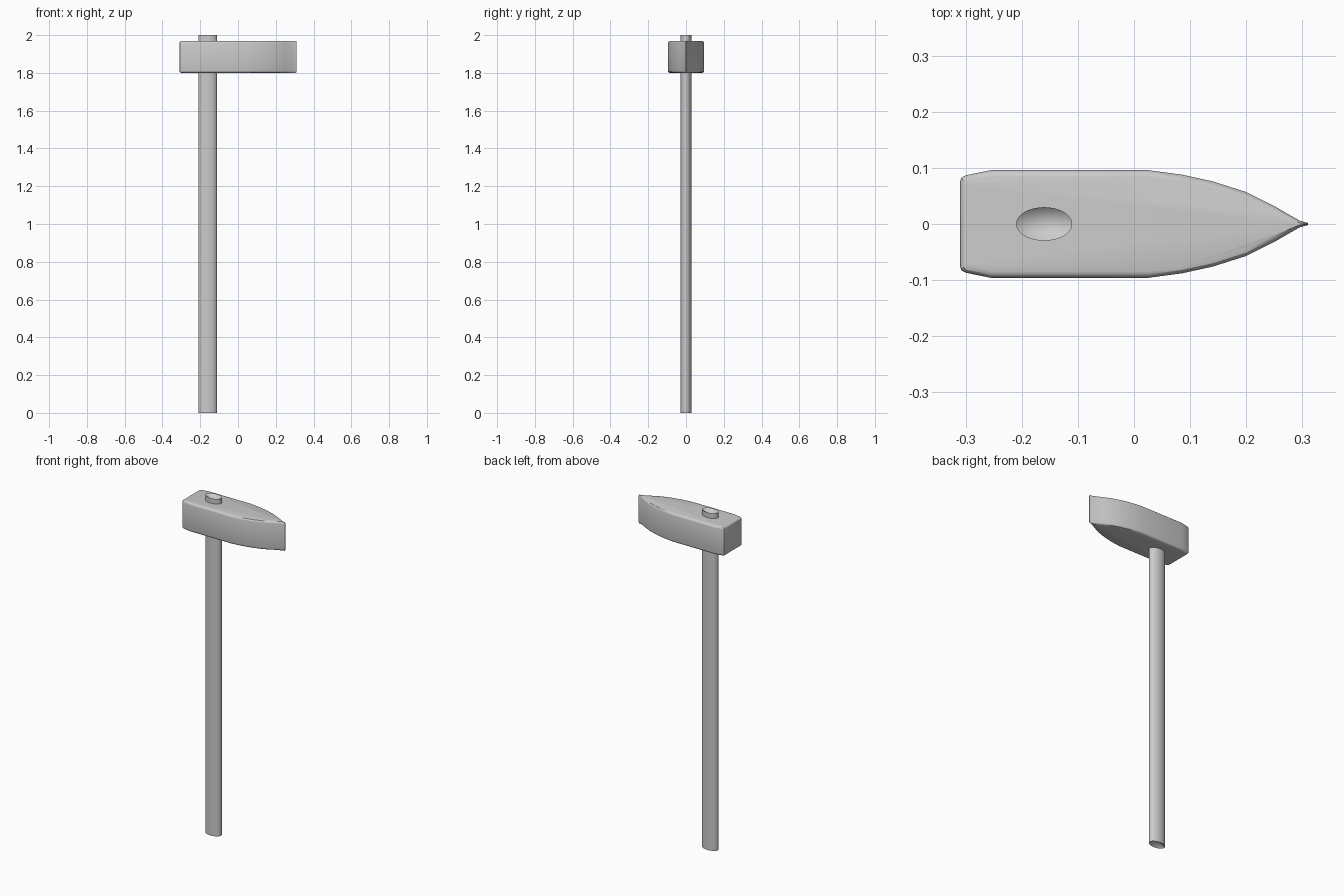
import bpy, bmesh, math

if "Cube" in bpy.data.objects:
    bpy.data.objects.remove(bpy.data.objects["Cube"])

def add_object(name, bm, angle):
    bmesh.ops.recalc_face_normals(bm, faces=bm.faces)
    mesh = bpy.data.meshes.new(name)
    bm.to_mesh(mesh)
    bm.free()
    obj = bpy.data.objects.new(name, mesh)
    bpy.context.collection.objects.link(obj)
    bpy.ops.object.select_all(action='DESELECT')
    obj.select_set(True)
    bpy.context.view_layer.objects.active = obj
    bpy.ops.object.shade_smooth_by_angle(angle=math.radians(angle))
    return obj

def loft(bm, rings):
    loops = [[bm.verts.new(p) for p in ring] for ring in rings]
    for a, b in zip(loops, loops[1:]):
        n = len(a)
        for i in range(n):
            j = (i + 1) % n
            bm.faces.new((a[i], a[j], b[j], b[i]))
    return loops

# Hammer head: half outline seen from above, mirrored across y
half = [(-0.31, 0.076), (-0.307, 0.083), (-0.299, 0.087), (-0.255, 0.096),
        (0.025, 0.096), (0.085, 0.088), (0.14, 0.076), (0.2, 0.057),
        (0.25, 0.032), (0.295, 0.006), (0.31, 0.002)]
outline = half + [(x, -y) for x, y in reversed(half)]

def head_ring(z, d):
    ring = []
    for x, y in outline:
        w = max(abs(y) - d, abs(y) * 0.3)
        nx = max(x, -0.31 + d) if x < 0 else min(x, 0.31 - d * 0.3)
        ring.append((nx, math.copysign(w, y), z))
    return ring

# Softly rounded upper and lower rims
z0, z1, r = 1.80, 1.97, 0.012
steps = [(r * (1 - math.cos(a)), r * (1 - math.sin(a)))
         for a in (0, math.pi / 6, math.pi / 3, math.pi / 2)]
rings = [head_ring(z0 + dz, d) for dz, d in
         [(r * (1 - math.sin(a)), r * (1 - math.cos(a)))
          for a in (math.pi / 2, math.pi / 3, math.pi / 6, 0)]]
rings += [head_ring(z1 - dz, d) for dz, d in
          [(r * (1 - math.sin(a)), r * (1 - math.cos(a)))
           for a in (0, math.pi / 6, math.pi / 3, math.pi / 2)]]
bm = bmesh.new()
loops = loft(bm, rings)
bm.faces.new(loops[0])
bm.faces.new(loops[-1])
add_object("hammer_head", bm, 30)

# Oval handle with shallow dished ends
bm = bmesh.new()
n, cx = 32, -0.16
oval = [(cx + 0.05 * math.cos(2 * math.pi * i / n),
         0.03 * math.sin(2 * math.pi * i / n)) for i in range(n)]
loops = loft(bm, [[(x, y, z) for x, y in oval] for z in (0, 2)])
for loop, z in ((loops[0], 0.03), (loops[-1], 1.97)):
    tip = bm.verts.new((cx, 0, z))
    for i in range(n):
        bm.faces.new((loop[i], loop[(i + 1) % n], tip))
add_object("handle", bm, 30)
